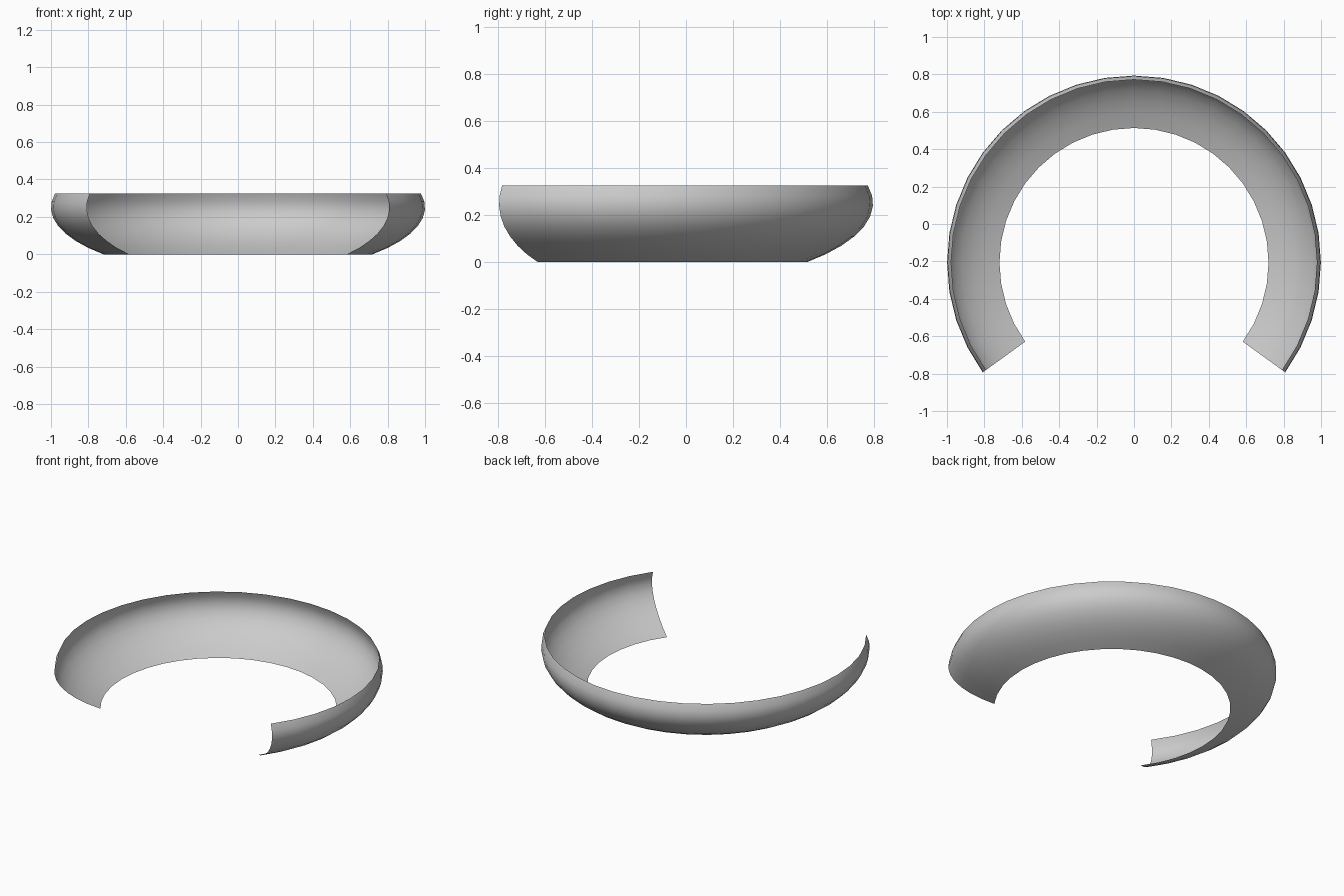
import bpy
import bmesh
from math import sin, cos, radians

if "Cube" in bpy.data.objects:
    bpy.data.objects.remove(bpy.data.objects["Cube"])

# Open curved band: a zone of a flattened sphere, swept 252 degrees with a gap at the front
CENTRE_Y = -0.206
SQUASH = 0.36
LATITUDES = [-44 + 7 * i for i in range(9)]      # bottom edge to top edge
ANGLES = [-36 + 9 * i for i in range(29)]        # around the z axis

bm = bmesh.new()
base = SQUASH * sin(radians(LATITUDES[0]))
rings = []
for lat in LATITUDES:
    r, z = cos(radians(lat)), SQUASH * sin(radians(lat)) - base
    rings.append([bm.verts.new((r * cos(radians(a)), CENTRE_Y + r * sin(radians(a)), z))
                  for a in ANGLES])

# Outward-facing quads between neighbouring rings
for low, high in zip(rings, rings[1:]):
    for i in range(len(ANGLES) - 1):
        face = bm.faces.new((low[i], low[i + 1], high[i + 1], high[i]))
        face.smooth = True

mesh = bpy.data.meshes.new("curved_band")
bm.to_mesh(mesh)
bm.free()
band = bpy.data.objects.new("curved_band", mesh)
bpy.context.collection.objects.link(band)
